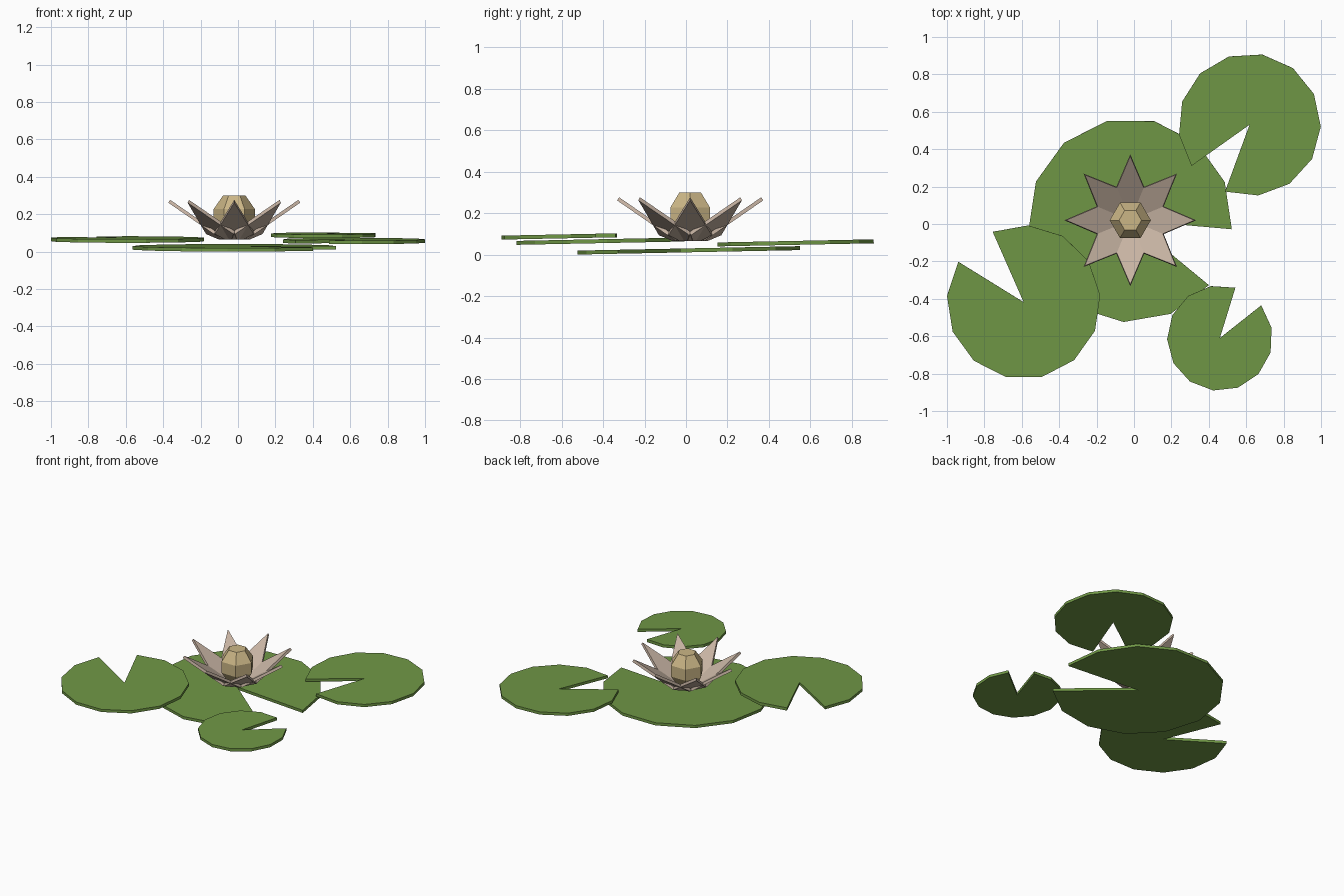
import bpy, bmesh, math
from mathutils import Vector, Matrix

if "Cube" in bpy.data.objects:
    bpy.data.objects.remove(bpy.data.objects["Cube"])


def material(name, rgb):
    m = bpy.data.materials.new(name)
    m.diffuse_color = (*rgb, 1)
    m.use_nodes = True
    m.node_tree.nodes["Principled BSDF"].inputs["Base Color"].default_value = m.diffuse_color
    return m


LEAF = material("leaf green", (0.16, 0.31, 0.06))
PETAL = material("pale blush", (0.58, 0.46, 0.37))
BUD = material("straw yellow", (0.60, 0.47, 0.24))


def make_object(name, bm, mat):
    bmesh.ops.recalc_face_normals(bm, faces=bm.faces)
    mesh = bpy.data.meshes.new(name)
    bm.to_mesh(mesh)
    bm.free()
    mesh.materials.append(mat)
    ob = bpy.data.objects.new(name, mesh)
    bpy.context.collection.objects.link(ob)
    return ob


def add_slab(bm, outline, thickness, matrix):
    """Extrude a flat outline, centred on its plane, and place it."""
    rings = [[bm.verts.new(matrix @ Vector((x, y, s * thickness / 2)))
              for x, y in outline] for s in (-1, 1)]
    n = len(outline)
    bm.faces.new(rings[0][::-1])
    bm.faces.new(rings[1])
    for i in range(n):
        j = (i + 1) % n
        bm.faces.new((rings[0][i], rings[0][j], rings[1][j], rings[1][i]))


# Lily pads: twelve-segment discs with a wedge notch, tilted up to the back
GAP = 34.5
pads = [("main_pad", -0.02, 0.02, 0.021, 0.545, -22.3),
        ("left_pad", -0.59, -0.418, 0.065, 0.411, 131),
        ("back_right_pad", 0.618, 0.531, 0.057, 0.381, 232.6),
        ("small_front_pad", 0.459, -0.61, 0.088, 0.282, 55.6)]
for name, x, y, z, r, notch in pads:
    outline = [(0, 0)]
    for i in range(13):
        a = math.radians(notch + GAP / 2 + (360 - GAP) * i / 12)
        outline.append((r * math.cos(a), r * math.sin(a)))
    bm = bmesh.new()
    add_slab(bm, outline, 0.019,
             Matrix.Translation((x, y, z)) @ Matrix.Rotation(0.02, 4, 'X'))
    make_object(name, bm, LEAF)

# Petals: eight kite-shaped slabs leaning outward
FLOWER = Matrix.Translation((-0.02, 0.02, 0))
LEAN = math.radians(34.6)
kite = [(0, -0.05), (0.05, -0.104), (0.346, 0), (0.05, 0.104), (0, 0.05)]
bm = bmesh.new()
for k in range(8):
    place = (FLOWER @ Matrix.Rotation(k * math.pi / 4, 4, 'Z')
             @ Matrix.Translation((0.063, 0, 0.073))
             @ Matrix.Rotation(-LEAN, 4, 'Y'))
    add_slab(bm, kite, 0.018, place)
make_object("petals", bm, PETAL)

# Flower centre: six-sided bud turned from a short profile
profile = [(0.06, 0.075), (0.11, 0.15), (0.11, 0.228), (0.06, 0.30)]
bm = bmesh.new()
rings = [[bm.verts.new(FLOWER @ Vector((r * math.cos(i * math.pi / 3),
                                        r * math.sin(i * math.pi / 3), z)))
          for i in range(6)] for r, z in profile]
for lo, hi in zip(rings, rings[1:]):
    for i in range(6):
        j = (i + 1) % 6
        bm.faces.new((lo[i], lo[j], hi[j], hi[i]))
bm.faces.new(rings[0][::-1])
bm.faces.new(rings[-1])
make_object("flower_centre", bm, BUD)
